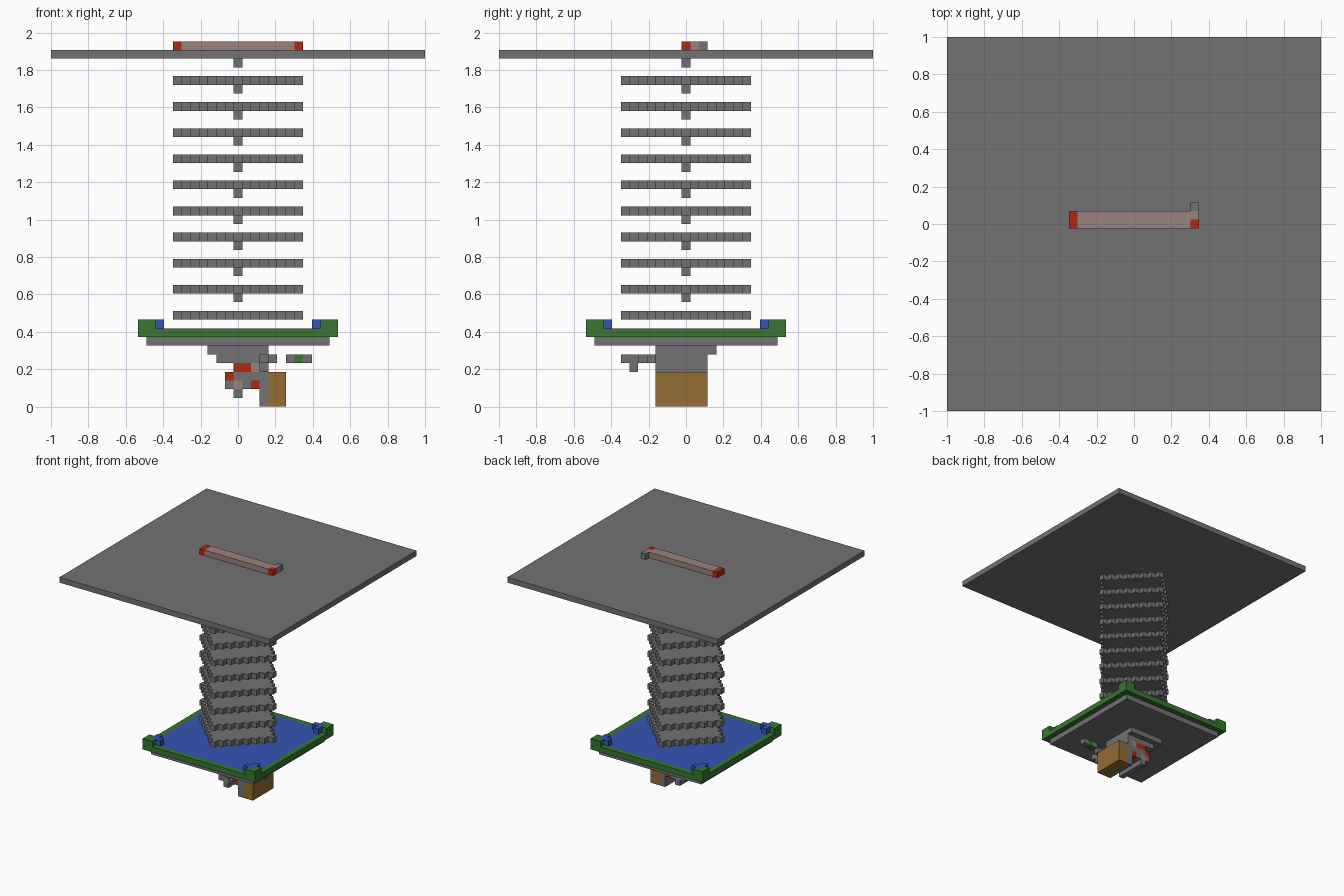
import bpy, bmesh
from mathutils import Vector

cube = bpy.data.objects.get("Cube")
if cube:
    bpy.data.objects.remove(cube, do_unlink=True)

U = 2 / 43  # size of one building cell


def material(name, r, g, b):
    m = bpy.data.materials.new(name)
    m.use_nodes = True
    m.diffuse_color = (r, g, b, 1)
    m.node_tree.nodes["Principled BSDF"].inputs["Base Color"].default_value = (r, g, b, 1)
    return m


GRAY = material("stone gray", 0.17, 0.17, 0.17)
RED = material("brick red", 0.45, 0.02, 0.005)
PINK = material("dusty pink", 0.33, 0.22, 0.21)
GREEN = material("leaf green", 0.04, 0.18, 0.03)
BLUE = material("deep blue", 0.035, 0.09, 0.45)
BROWN = material("wood brown", 0.3, 0.15, 0.035)


def finish(name, bm, mat):
    bmesh.ops.recalc_face_normals(bm, faces=bm.faces)
    mesh = bpy.data.meshes.new(name)
    bm.to_mesh(mesh)
    bm.free()
    mesh.materials.append(mat)
    ob = bpy.data.objects.new(name, mesh)
    bpy.context.collection.objects.link(ob)
    return ob


def blocks(name, mat, *spans):
    """Boxes given as inclusive cell ranges (x, y) and layers (z)."""
    bm = bmesh.new()
    for (x0, x1), (y0, y1), (z0, z1) in spans:
        lo = Vector((x0 - 0.5, y0 - 0.5, z0)) * U
        hi = Vector((x1 + 0.5, y1 + 0.5, z1 + 1)) * U
        made = bmesh.ops.create_cube(bm, size=1)["verts"]
        for v in made:
            v.co = (lo + hi) / 2 + v.co * (hi - lo)
    return finish(name, bm, mat)


def stepped_diamond(name, mat, radius, layer):
    """Slab with a staircase outline around a diamond."""
    corner = []
    for i in range(radius + 1):
        corner += [(radius - i + 0.5, i - 0.5), (radius - i + 0.5, i + 0.5)]
    corner = corner[:-1]
    outline = []
    for _ in range(4):
        outline += corner
        corner = [(-y, x) for x, y in corner]
    unique = []
    for p in outline:
        if p not in unique:
            unique.append(p)
    bm = bmesh.new()
    face = bm.faces.new([bm.verts.new((x * U, y * U, layer * U)) for x, y in unique])
    top = bmesh.ops.extrude_face_region(bm, geom=[face])["geom"]
    bmesh.ops.translate(bm, vec=(0, 0, U), verts=[v for v in top if isinstance(v, bmesh.types.BMVert)])
    return finish(name, bm, mat)


# Roof slab and the bar on it
blocks("roof_slab", GRAY, ((-21, 21), (-21, 21), (40, 40)))
blocks("roof_bar", PINK, ((-6, 6), (0, 1), (41, 41)), ((7, 7), (1, 1), (41, 41)))
blocks("roof_bar_ends", RED, ((-7, -7), (0, 1), (41, 41)), ((7, 7), (0, 0), (41, 41)))
blocks("roof_bar_hook", GRAY, ((7, 7), (2, 2), (41, 41)))

# Stack of stepped floors with a small stud under each next level
for n in range(10):
    stepped_diamond(f"tower_floor_{n + 1}", GRAY, 7, 10 + 3 * n)
    blocks(f"tower_stud_{n + 1}", GRAY, ((0, 0), (0, 0), (12 + 3 * n, 12 + 3 * n)))

# Platform: green rim around a blue deck
blocks("platform_deck", BLUE, ((-10, 10), (-10, 10), (8, 8)))
blocks("platform_rim", GREEN,
       ((-11, 11), (-11, -11), (8, 8)), ((-11, 11), (11, 11), (8, 8)),
       ((-11, -11), (-10, 10), (8, 8)), ((11, 11), (-10, 10), (8, 8)))

# Corner posts, mirrored to all four corners
green_cells, blue_cells = [], []
for sx in (-1, 1):
    for sy in (-1, 1):
        for cells, places in ((green_cells, ((11, 11), (11, 10), (10, 11))),
                              (blue_cells, ((10, 10), (10, 9), (9, 10)))):
            for x, y in places:
                cells.append(((sx * x,) * 2, (sy * y,) * 2, (9, 9)))
blocks("corner_posts", GREEN, *green_cells)
blocks("corner_braces", BLUE, *blue_cells)

# Underside plates
blocks("platform_base", GRAY, ((-10, 10), (-10, 10), (7, 7)))
blocks("underside_plate", GRAY, ((-3, 3), (-3, 3), (6, 6)))
blocks("lower_plate", GRAY, ((-2, 3), (-3, 2), (5, 5)))

# Hanging box with its side wall
blocks("hanging_wall", GRAY, ((3, 3), (-3, 2), (0, 4)))
blocks("hanging_box", BROWN, ((4, 5), (-3, 2), (0, 3)))

# Machinery beside the box
blocks("machine_body", GRAY, ((0, 2), (-3, 2), (3, 3)), ((-1, -1), (-3, 2), (2, 2)),
       ((1, 1), (-3, 2), (2, 2)), ((0, 0), (-3, 2), (1, 1)))
blocks("machine_red_parts", RED, ((0, 1), (-3, 2), (4, 4)), ((-1, -1), (-3, 2), (3, 3)),
       ((2, 2), (-3, 2), (2, 2)))
blocks("machine_pink_parts", PINK, ((2, 2), (-3, 2), (4, 4)), ((0, 0), (-3, 2), (2, 2)))

# Arm reaching forward, and the small side bracket
blocks("front_arm", GRAY, ((3, 3), (-7, -4), (5, 5)), ((4, 4), (-5, -5), (5, 5)),
       ((3, 3), (-6, -6), (4, 4)))
blocks("side_bracket", GRAY, ((6, 6), (-4, -4), (5, 5)), ((8, 8), (-4, -4), (5, 5)))
blocks("side_bracket_light", GREEN, ((7, 7), (-4, -4), (5, 5)))
